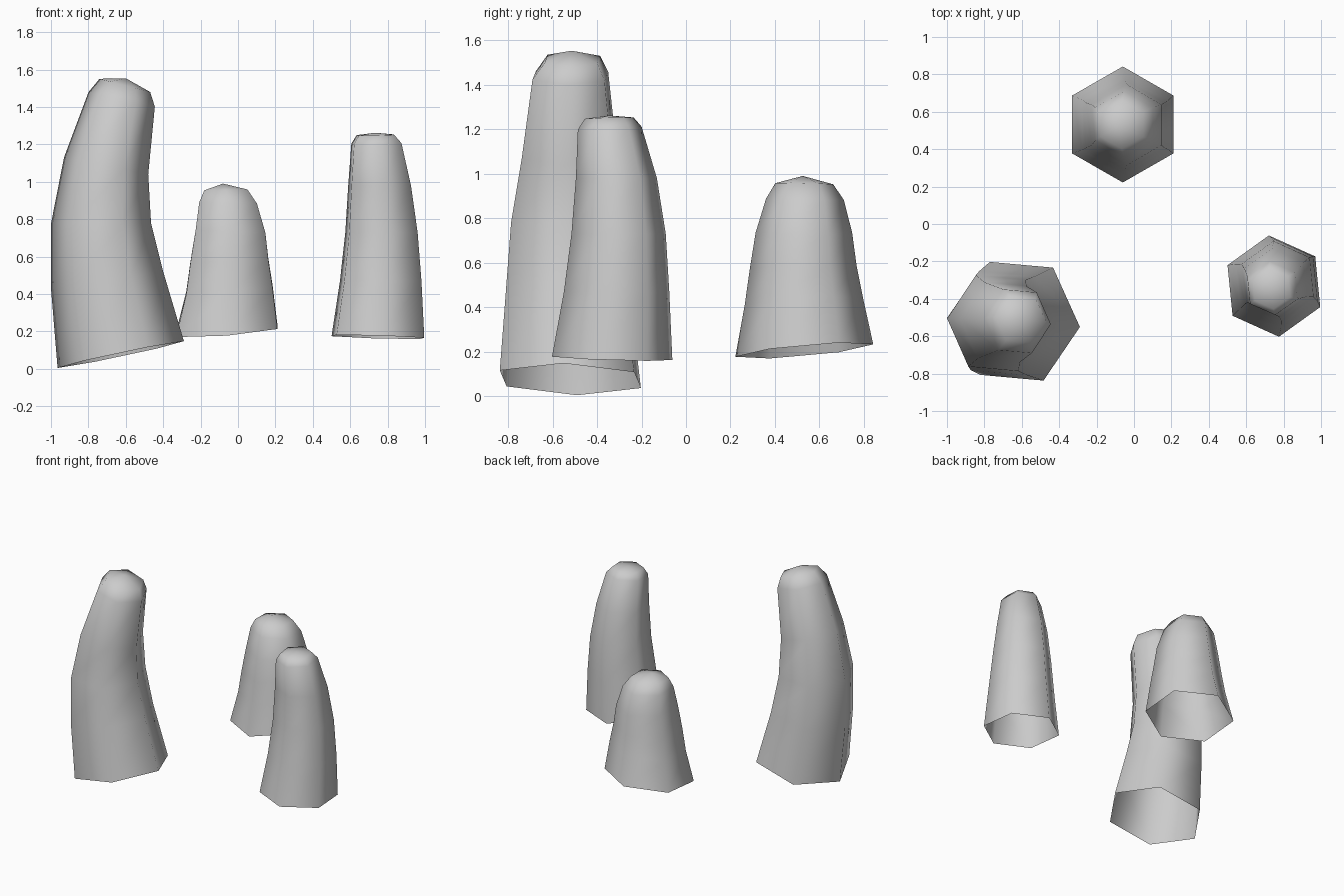
import bpy, bmesh
from math import cos, sin, radians

SIDES = 6


def stalk(name, start_deg, rings, tip):
    """Open-bottomed six-sided tube lofted through tilted rings, closed by a fan.
    Each ring: centre x, y, z, x radius, y radius, slope in x, slope in y."""
    bm = bmesh.new()
    loops = []
    for cx, cy, cz, rx, ry, sx, sy in rings:
        loop = []
        for i in range(SIDES):
            a = radians(start_deg + 360 / SIDES * i)
            dx, dy = rx * cos(a), ry * sin(a)
            loop.append(bm.verts.new((cx + dx, cy + dy, cz + sx * dx + sy * dy)))
        loops.append(loop)
    for low, high in zip(loops, loops[1:]):
        for i in range(SIDES):
            j = (i + 1) % SIDES
            bm.faces.new((low[i], low[j], high[j], high[i]))
    top = bm.verts.new(tip)
    for i in range(SIDES):
        bm.faces.new((loops[-1][i], loops[-1][(i + 1) % SIDES], top))
    for f in bm.faces:
        f.smooth = True
    mesh = bpy.data.meshes.new(name)
    bm.to_mesh(mesh)
    bm.free()
    obj = bpy.data.objects.new(name, mesh)
    bpy.context.collection.objects.link(obj)
    return obj


# Tall bent stalk, front left
stalk("tall_stalk", -5, [
    (-0.627, -0.52, 0.076, 0.339, 0.350, 0.21, -0.03),
    (-0.700, -0.53, 0.475, 0.301, 0.307, 0.15, 0),
    (-0.732, -0.53, 0.780, 0.268, 0.283, 0.00, 0),
    (-0.705, -0.525, 1.085, 0.226, 0.236, -0.20, 0),
    (-0.622, -0.52, 1.440, 0.178, 0.188, -0.22, 0),
    (-0.605, -0.51, 1.515, 0.136, 0.137, -0.26, 0),
], (-0.60, -0.515, 1.553))

# Short stalk, back middle
stalk("short_stalk", 90, [
    (-0.060, 0.532, 0.205, 0.312, 0.310, 0.08, 0.09),
    (-0.046, 0.530, 0.425, 0.266, 0.266, 0.08, 0.06),
    (-0.046, 0.527, 0.580, 0.240, 0.240, 0.04, 0.03),
    (-0.040, 0.530, 0.735, 0.215, 0.217, -0.04, 0),
    (-0.053, 0.535, 0.885, 0.178, 0.175, -0.02, -0.02),
    (-0.065, 0.532, 0.955, 0.133, 0.130, 0.02, -0.02),
], (-0.08, 0.525, 0.99))

# Medium stalk, front right
stalk("medium_stalk", 95.7, [
    (0.748, -0.332, 0.170, 0.272, 0.272, -0.03, -0.03),
    (0.763, -0.312, 0.470, 0.239, 0.238, 0, 0),
    (0.767, -0.303, 0.730, 0.212, 0.213, 0, 0),
    (0.757, -0.313, 0.980, 0.184, 0.183, 0, 0),
    (0.740, -0.343, 1.205, 0.147, 0.144, 0.03, 0.05),
    (0.735, -0.345, 1.250, 0.110, 0.110, 0.02, 0.03),
], (0.735, -0.345, 1.262))
